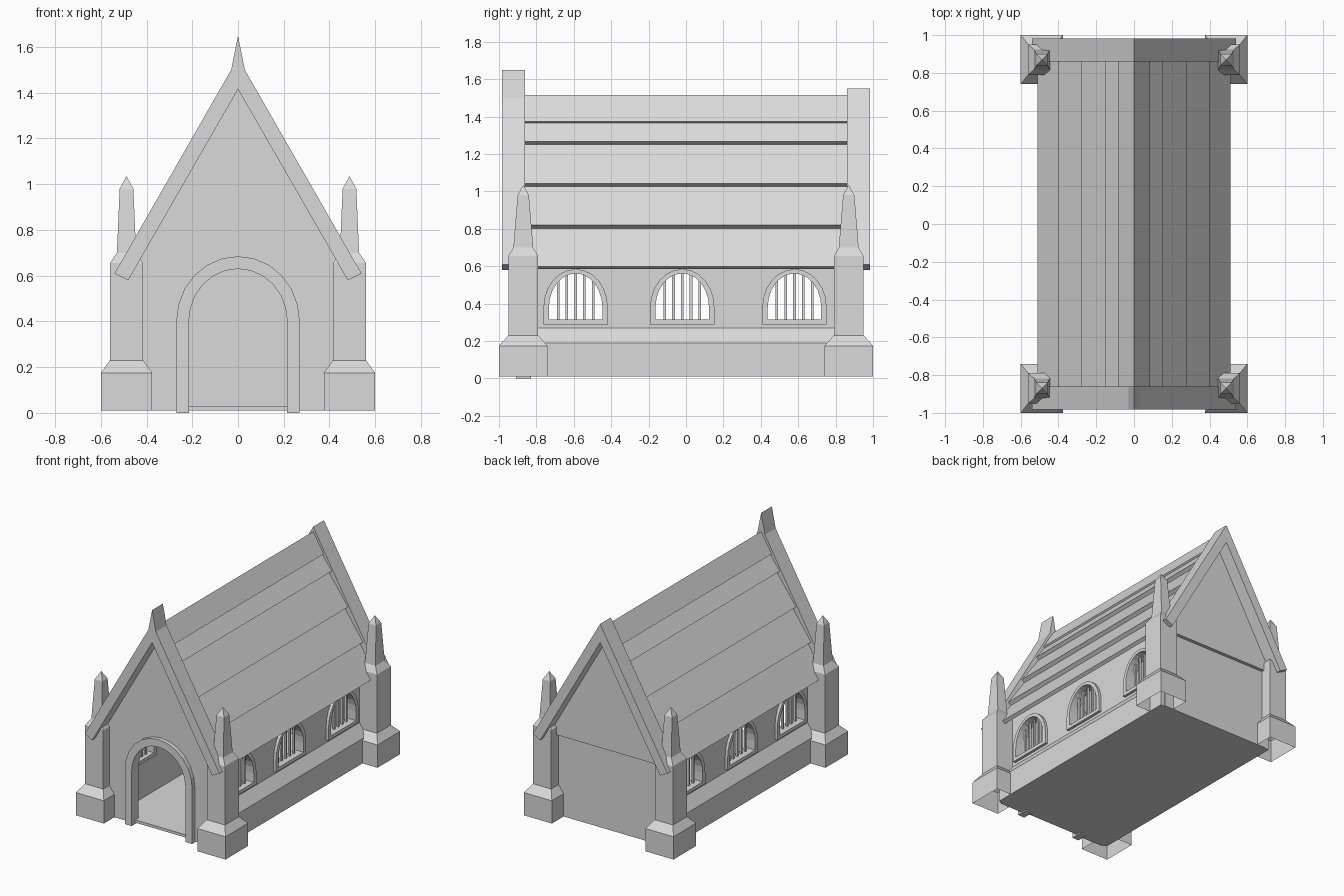
import bpy
import bmesh
from math import cos, sin, pi
from mathutils import Matrix

cube = bpy.data.objects.get("Cube")
if cube:
    bpy.data.objects.remove(cube, do_unlink=True)

# One stone colour for the whole building
GREY = (0.7, 0.7, 0.7, 1.0)
stone = bpy.data.materials.new("grey_stone")
stone.use_nodes = True
stone.diffuse_color = GREY
for node in stone.node_tree.nodes:
    if node.type == 'BSDF_PRINCIPLED':
        node.inputs["Base Color"].default_value = GREY


def add_object(name, mesh):
    mesh.materials.clear()
    mesh.materials.append(stone)
    obj = bpy.data.objects.new(name, mesh)
    bpy.context.scene.collection.objects.link(obj)
    return obj


def slab(name, loops, start, end, axis):
    """Extrude a filled outline (further loops are holes) along x or y."""
    curve = bpy.data.curves.new(name + "_outline", 'CURVE')
    curve.dimensions = '2D'
    curve.fill_mode = 'BOTH'
    curve.extrude = (end - start) / 2
    for loop in loops:
        spline = curve.splines.new('POLY')
        spline.points.add(len(loop) - 1)
        for point, (u, v) in zip(spline.points, loop):
            point.co = (u, v, 0, 1)
        spline.use_cyclic_u = True
        spline.use_smooth = False
    temp = bpy.data.objects.new(name + "_temp", curve)
    bpy.context.scene.collection.objects.link(temp)
    bpy.context.view_layer.update()
    graph = bpy.context.evaluated_depsgraph_get()
    mesh = bpy.data.meshes.new_from_object(temp.evaluated_get(graph))
    bpy.data.objects.remove(temp, do_unlink=True)
    bpy.data.curves.remove(curve)

    mid = (start + end) / 2
    if axis == 'y':
        place = Matrix(((1, 0, 0, 0), (0, 0, -1, mid), (0, 1, 0, 0), (0, 0, 0, 1)))
    else:
        place = Matrix(((0, 0, 1, mid), (1, 0, 0, 0), (0, 1, 0, 0), (0, 0, 0, 1)))
    bm = bmesh.new()
    bm.from_mesh(mesh)
    bm.transform(place)
    bmesh.ops.remove_doubles(bm, verts=bm.verts, dist=0.0001)
    bmesh.ops.recalc_face_normals(bm, faces=bm.faces)
    for face in bm.faces:
        face.smooth = False
    bm.to_mesh(mesh)
    bm.free()
    mesh.name = name
    return add_object(name, mesh)


def box(name, low, high):
    bm = bmesh.new()
    bmesh.ops.create_cube(bm, size=1)
    for v in bm.verts:
        v.co = [(a + b) / 2 + c * (b - a) for a, b, c in zip(low, high, v.co)]
    mesh = bpy.data.meshes.new(name)
    bm.to_mesh(mesh)
    bm.free()
    return add_object(name, mesh)


def arch(centre, half, bottom, spring, top, steps=12):
    """Outline of a round-headed opening."""
    curve = [(centre + half * cos(pi * i / steps),
              spring + (top - spring) * sin(pi * i / steps)) for i in range(steps + 1)]
    return [(centre + half, bottom)] + curve + [(centre - half, bottom)]


def mirrored(half):
    """Complete a right-hand outline that starts and ends on the centre line."""
    return half + [(-x, z) for x, z in reversed(half) if x > 0]


def pillar(name, cx, cy):
    """Stack of square sections, open underneath."""
    sections = [(0.01, 0.1125, 0.13), (0.175, 0.1125, 0.13), (0.23, 0.0725, 0.08),
                (0.655, 0.0725, 0.08), (0.70, 0.042, 0.053), (0.98, 0.03, 0.03)]
    bm = bmesh.new()
    rings = [[bm.verts.new((cx + sx * hx, cy + sy * hy, z))
              for sx, sy in ((-1, -1), (1, -1), (1, 1), (-1, 1))]
             for z, hx, hy in sections]
    tip = bm.verts.new((cx, cy, 1.035))
    for i in range(4):
        j = (i + 1) % 4
        for a, b in zip(rings, rings[1:]):
            bm.faces.new((a[i], a[j], b[j], b[i]))
        bm.faces.new((rings[-1][i], rings[-1][j], tip))
    mesh = bpy.data.meshes.new(name)
    bm.to_mesh(mesh)
    bm.free()
    return add_object(name, mesh)


# Corner pillars
for sx, side in ((1, "left"), (-1, "right")):
    for sy, end in ((-1, "front"), (1, "back")):
        pillar(f"{end}_{side}_pillar", sx * 0.4875, sy * 0.87)

# Floor
box("floor", (-0.47, -0.87, 0.01), (0.47, 0.86, 0.03))

# Front wall with doorway, and the arched door surround
gable_wall = mirrored([(0, 1.45), (0.45, 0.667), (0.45, 0.01), (0, 0.01)])
gable_wall = [p for p in gable_wall if p != (0, 0.01)]
slab("front_wall", [mirrored([(0, 1.45), (0.45, 0.667), (0.45, 0.01), (0.24, 0.01)]
                             + arch(0, 0.24, 0.01, 0.40, 0.655)[1:7] + [(0, 0.655)])],
     -0.88, -0.83, 'y')
outer = arch(0, 0.27, 0.0, 0.40, 0.685)
inner = arch(0, 0.215, 0.0, 0.40, 0.63)
slab("door_surround", [outer + inner[::-1]], -0.91, -0.83, 'y')

# Back wall with its slightly proud gable
slab("back_wall", [gable_wall], 0.82, 0.865, 'y')
slab("back_gable", [[(-0.48, 0.60), (0.48, 0.60), (0, 1.435)]], 0.85, 0.89, 'y')

# Side walls, sloped plinths and barred windows
WINDOWS = (("front", -0.59), ("middle", -0.02), ("back", 0.58))
for s, side in ((1, "left"), (-1, "right")):
    def span(a, b):
        return sorted((s * a, s * b))

    holes = [arch(c, 0.155, 0.30, 0.38, 0.575) for _, c in WINDOWS]
    wall = [(-0.85, 0.02), (0.85, 0.02), (0.85, 0.70), (-0.85, 0.70)]
    slab(f"{side}_wall", [wall] + holes, *span(0.37, 0.42), 'x')
    slab(f"{side}_plinth", [[(s * x, z) for x, z in
         ((0.38, 0.01), (0.48, 0.01), (0.48, 0.19), (0.42, 0.27), (0.38, 0.27))]],
         -0.86, 0.86, 'y')
    for place, c in WINDOWS:
        slab(f"{side}_{place}_window_frame",
             [arch(c, 0.172, 0.29, 0.38, 0.585), arch(c, 0.143, 0.315, 0.38, 0.562)],
             *span(0.36, 0.44), 'x')
        x0, x1 = span(0.388, 0.402)
        for i in range(-2, 3):
            y = c + i * 0.047
            top = 0.38 + 0.19 * (1 - (i * 0.047 / 0.143) ** 2) ** 0.5
            box(f"{side}_{place}_window_bar", (x0, y - 0.007, 0.30), (x1, y + 0.007, top))

# Roof of overlapping courses
slab("roof", [mirrored([
    (0, 1.515), (0.085, 1.375), (0.075, 1.367), (0.15, 1.268), (0.128, 1.252),
    (0.28, 1.043), (0.256, 1.027), (0.40, 0.82), (0.376, 0.803),
    (0.51, 0.60), (0.488, 0.586), (0, 1.43)])], -0.87, 0.87, 'y')

# Gable copings, the front one rising to a pointed finial
lower = [(0.54, 0.61), (0.48, 0.58), (0, 1.415)]
slab("front_coping", [mirrored([(0, 1.65), (0.03, 1.50)] + lower)], -0.983, -0.86, 'y')
slab("back_coping", [mirrored([(0, 1.55)] + lower)], 0.86, 0.983, 'y')
